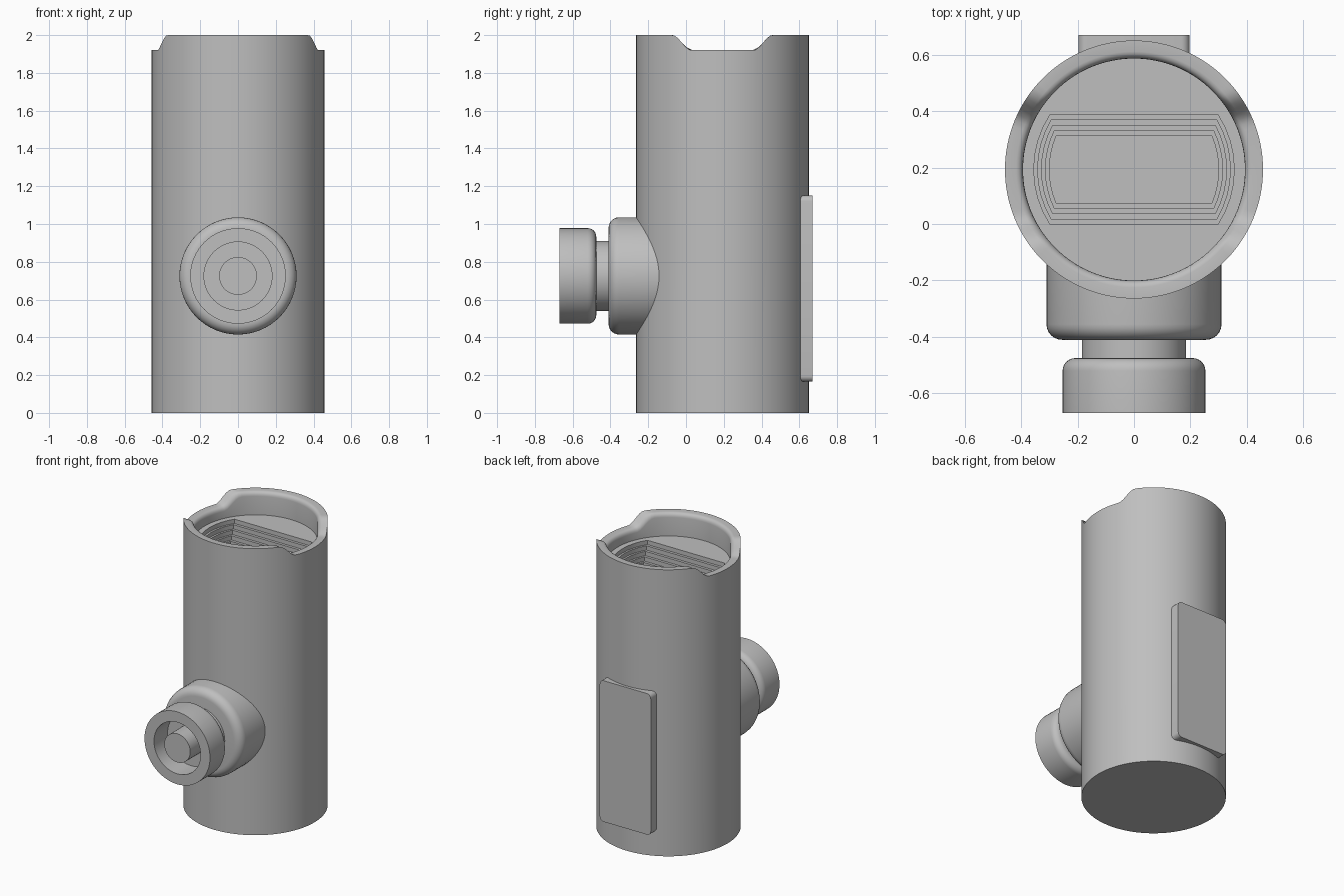
import bpy, bmesh, math
from mathutils import Matrix, Vector

cube = bpy.data.objects.get("Cube")
if cube:
    bpy.data.objects.remove(cube, do_unlink=True)

AXIS_Y = 0.193     # body axis
BODY_R = 0.457
FLOOR_Z = 1.84     # floor inside the rim
INNER_R = 0.393
SEGS = 128

grey = bpy.data.materials.new("plain_grey")
grey.use_nodes = True
grey.diffuse_color = (0.52, 0.52, 0.52, 1)
grey.node_tree.nodes["Principled BSDF"].inputs["Base Color"].default_value = (0.52, 0.52, 0.52, 1)


def finish(bm, name, matrix=Matrix()):
    bmesh.ops.recalc_face_normals(bm, faces=bm.faces)
    mesh = bpy.data.meshes.new(name)
    bm.to_mesh(mesh)
    bm.free()
    mesh.transform(matrix)
    mesh.materials.append(grey)
    obj = bpy.data.objects.new(name, mesh)
    bpy.context.collection.objects.link(obj)
    bpy.ops.object.select_all(action='DESELECT')
    obj.select_set(True)
    bpy.context.view_layer.objects.active = obj
    bpy.ops.object.shade_smooth_by_angle(angle=math.radians(32))
    return obj


def bridge(bm, rings):
    for a, b in zip(rings, rings[1:]):
        n = len(a)
        for i in range(n):
            j = (i + 1) % n
            bm.faces.new((a[i], a[j], b[j], b[i]))


def circle(bm, r, height, segs=SEGS):
    """Ring of vertices; height is a function of the local y."""
    ring = []
    for i in range(segs):
        t = 2 * math.pi * i / segs
        x, y = r * math.cos(t), r * math.sin(t)
        ring.append(bm.verts.new((x, y, height(y))))
    return ring


def fillet(r, z, size, dz, steps=6):
    """Quarter round from a wall of radius r to a cap at height z."""
    pts = []
    for i in range(steps + 1):
        t = math.pi / 2 * i / steps
        pts.append((r - size + size * math.cos(t), z - dz * size * (1 - math.sin(t))))
    return pts


def lathe(name, profile, matrix, segs=64):
    bm = bmesh.new()
    rings = [circle(bm, r, lambda y, z=z: z, segs) for r, z in profile]
    bridge(bm, rings)
    bm.faces.new(rings[0])
    bm.faces.new(rings[-1])
    return finish(bm, name, matrix)


def rim(y):
    """Rim height, dipping smoothly at both sides."""
    t = min(max((abs(y) - 0.165) / 0.1, 0), 1)
    return 1.92 + 0.08 * t * t * (3 - 2 * t)


body_matrix = Matrix.Translation((0, AXIS_Y, 0))

# Main cylinder with notched rim and rounded inner lip
bm = bmesh.new()
rings = [circle(bm, BODY_R, lambda y: 0), circle(bm, BODY_R, rim)]
for i in range(5):
    t = math.pi / 2 * i / 4
    r = INNER_R + 0.025 * (1 - math.sin(t))
    rings.append(circle(bm, r, lambda y, d=0.03 * (1 - math.cos(t)): rim(y) - d))
rings.append(circle(bm, INNER_R, lambda y: FLOOR_Z))
bridge(bm, rings)
bm.faces.new(rings[0])
finish(bm, "main_body", body_matrix)


# Floor with a stepped well, each outline being a circle cut by two flats
def well_outline(bm, r, flat, z, k=9):
    a = math.asin(flat / r)
    ring = []
    for base in (0, math.pi):
        for i in range(k):
            t = base - a + 2 * a * i / (k - 1)
            ring.append(bm.verts.new((r * math.cos(t), r * math.sin(t), z)))
    return ring


bm = bmesh.new()
STEPS = 5
rings = []
for i in range(STEPS):
    r, flat = 0.355 - 0.0138 * i, 0.193 - 0.0185 * i
    z = FLOOR_Z - 0.03 * i
    rings.append(well_outline(bm, r, flat, z))
    rings.append(well_outline(bm, r, flat, z - 0.03))
bridge(bm, rings)
bm.faces.new(rings[-1])
outer = circle(bm, INNER_R, lambda y: FLOOR_Z)
edges = []
for loop in (outer, rings[0]):
    for i, v in enumerate(loop):
        w = loop[(i + 1) % len(loop)]
        edges.append(bm.edges.get((v, w)) or bm.edges.new((v, w)))
bmesh.ops.triangle_fill(bm, use_beauty=True, use_dissolve=False,
                        edges=edges, normal=Vector((0, 0, 1)))
well = finish(bm, "stepped_well_floor", body_matrix)
# Make the open floor face upward
if max(well.data.polygons, key=lambda p: p.center.z + p.area).normal.z < 0:
    well.data.flip_normals()

# Front fitting, turned about an axis pointing forward
front = Matrix.Translation((0, 0, 0.725)) @ Matrix.Rotation(math.pi / 2, 4, 'X')
lathe("front_collar", [(0.31, 0.05)] + fillet(0.31, 0.41, 0.055, 1), front)
lathe("front_neck", [(0.185, 0.38), (0.185, 0.5)], front)
lathe("front_cap",
      list(reversed(fillet(0.253, 0.475, 0.045, -1)))
      + [(0.253, 0.67), (0.18, 0.67), (0.18, 0.52), (0.1, 0.52), (0.1, 0.67)], front)

# Back plate with rounded corners
bm = bmesh.new()
bmesh.ops.create_cube(bm, size=1, matrix=Matrix.Translation((0, 0.61, 0.658))
                      @ Matrix.Diagonal((0.394, 0.12, 0.985, 1)))
corners = [e for e in bm.edges
           if abs(e.verts[0].co.y - e.verts[1].co.y) > 0.1]
bmesh.ops.bevel(bm, geom=corners, offset=0.03, segments=5, profile=0.5, affect='EDGES')
finish(bm, "back_plate")
